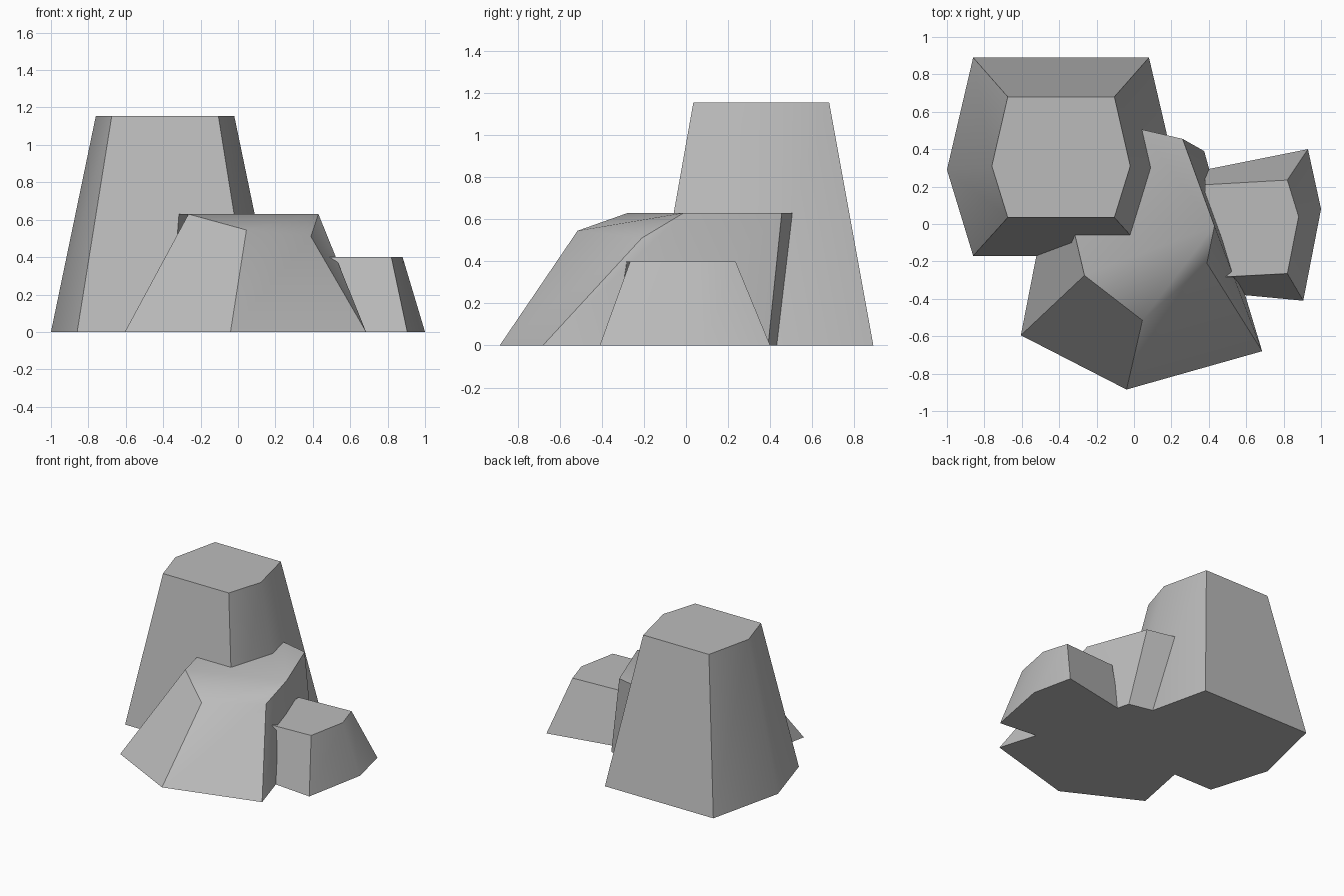
import bpy, bmesh, math

if "Cube" in bpy.data.objects:
    bpy.data.objects.remove(bpy.data.objects["Cube"], do_unlink=True)

# One plain stone colour
stone = bpy.data.materials.new("stone_grey")
stone.use_nodes = True
colour = (0.5, 0.5, 0.5, 1)
stone.diffuse_color = colour
stone.node_tree.nodes["Principled BSDF"].inputs["Base Color"].default_value = colour


def make_rock(name, base, top, caps):
    """Loft a base outline to a top outline; caps list the top faces by corner."""
    bm = bmesh.new()
    low = [bm.verts.new((x, y, 0)) for x, y in base]
    high = [bm.verts.new(p) for p in top]
    n = len(low)
    bm.faces.new(low[::-1])
    for i in range(n):
        j = (i + 1) % n
        bm.faces.new((low[i], low[j], high[j], high[i]))
    for cap in caps:
        bm.faces.new([high[i] for i in cap])
    bmesh.ops.recalc_face_normals(bm, faces=bm.faces)
    mesh = bpy.data.meshes.new(name)
    bm.to_mesh(mesh)
    bm.free()
    mesh.materials.append(stone)
    rock = bpy.data.objects.new(name, mesh)
    bpy.context.collection.objects.link(rock)
    bpy.ops.object.select_all(action="DESELECT")
    rock.select_set(True)
    bpy.context.view_layer.objects.active = rock
    bpy.ops.object.shade_smooth_by_angle(angle=math.radians(40))


def level(outline, z):
    return [(x, y, z) for x, y in outline]


# Tall six-sided rock at the back
make_rock(
    "tall_rock",
    [(-1, .29), (-.86, -.17), (.08, -.17), (.22, .29), (.08, .89), (-.86, .89)],
    level([(-.76, .31), (-.675, .035), (-.105, .035),
           (-.02, .31), (-.105, .68), (-.675, .68)], 1.155),
    [range(6)])

# Low rock on the left side
make_rock(
    "low_rock",
    [(.38, -.36), (.905, -.41), (1, .08), (.93, .40), (.38, .29)],
    level([(.38, -.288), (.82, -.265), (.88, .04), (.82, .235), (.38, .21)], .4),
    [range(5)])

# Middle rock in front, with its top chipped down towards the front corner
make_rock(
    "middle_rock",
    [(-.605, -.595), (-.04, -.885), (.685, -.68), (.54, -.2),
     (.375, .39), (.1, .45), (-.45, .2)],
    [(-.265, -.275, .63), (.045, -.515, .545), (.39, -.21, .51), (.43, -.01, .63),
     (.26, .455, .63), (.03, .508, .63), (-.36, .13, .63)],
    [(0, 1, 3), (1, 2, 3), (0, 3, 4, 5, 6)])
